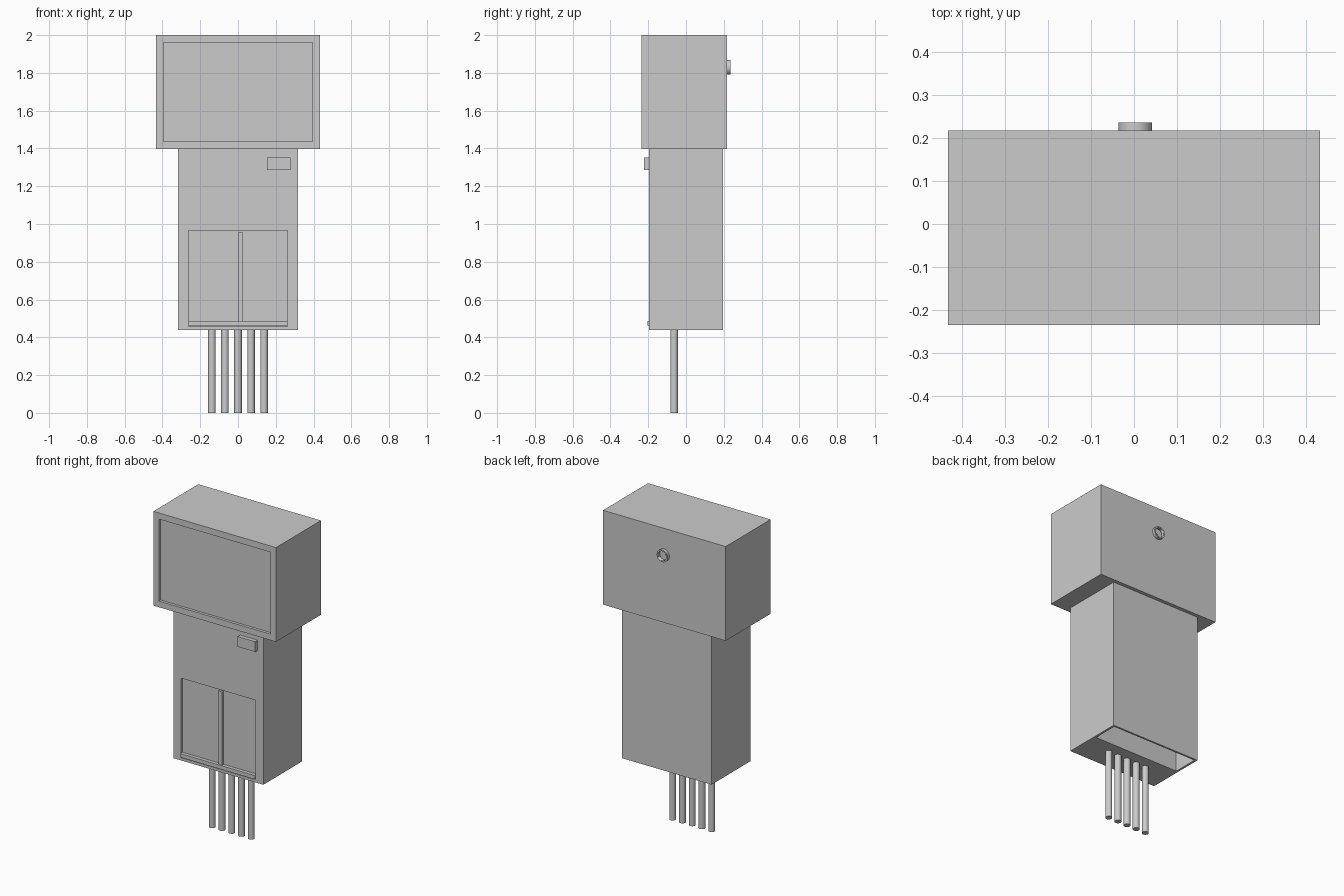
import bpy
import bmesh
import math

if "Cube" in bpy.data.objects:
    bpy.data.objects.remove(bpy.data.objects["Cube"])


def box(name, x, y, z):
    """Box spanning the given (min, max) ranges."""
    bm = bmesh.new()
    bmesh.ops.create_cube(bm, size=1)
    for v in bm.verts:
        v.co = [r[0] + (c + 0.5) * (r[1] - r[0]) for c, r in zip(v.co, (x, y, z))]
    mesh = bpy.data.meshes.new(name)
    bm.to_mesh(mesh)
    bm.free()
    ob = bpy.data.objects.new(name, mesh)
    bpy.context.collection.objects.link(ob)
    return ob


def cylinder(name, radius, depth, location, rotation=(0, 0, 0), sides=32):
    bpy.ops.mesh.primitive_cylinder_add(vertices=sides, radius=radius, depth=depth,
                                        location=location, rotation=rotation)
    ob = bpy.context.object
    ob.name = name
    bpy.ops.object.shade_smooth_by_angle(angle=math.radians(35))
    return ob


def carve(ob, cutter):
    """Subtract the cutter, bake the result and discard the cutter."""
    mod = ob.modifiers.new("carve", 'BOOLEAN')
    mod.operation = 'DIFFERENCE'
    mod.solver = 'EXACT'
    mod.object = cutter
    bpy.context.view_layer.update()
    deps = bpy.context.evaluated_depsgraph_get()
    mesh = bpy.data.meshes.new_from_object(ob.evaluated_get(deps))
    ob.modifiers.clear()
    ob.data = mesh
    bpy.data.objects.remove(cutter)


# Upper housing with a shallow recessed front panel
head = box("upper_housing", (-0.433, 0.433), (-0.235, 0.218), (1.398, 2.0))
carve(head, box("panel_cut", (-0.395, 0.395), (-0.30, -0.217), (1.437, 1.96)))

# Lower housing: recessed front doors and a cavity open at the bottom rear
body = box("lower_housing", (-0.317, 0.317), (-0.197, 0.195), (0.44, 1.398))
carve(body, box("door_cut", (-0.263, 0.263), (-0.30, -0.182), (0.457, 0.965)))
carve(body, box("cavity_cut", (-0.303, 0.303), (0.02, 0.183), (0.30, 1.38)))

# Door details and front button
box("door_divider", (0.0, 0.026), (-0.197, -0.18), (0.463, 0.955))
box("door_sill", (-0.263, 0.263), (-0.205, -0.18), (0.463, 0.487))
box("front_button", (0.153, 0.277), (-0.222, -0.195), (1.287, 1.352))

# Round socket ring on the back
ring = cylinder("back_ring", 0.039, 0.02, (0.003, 0.226, 1.83), (math.pi / 2, 0, 0))
carve(ring, cylinder("ring_cut", 0.03, 0.1, (0.003, 0.226, 1.83), (math.pi / 2, 0, 0)))

# Row of cables under the housing
for i in range(5):
    cylinder(f"cable_{i + 1}", 0.02, 0.45, ((i - 2) * 0.069, -0.063, 0.225))
